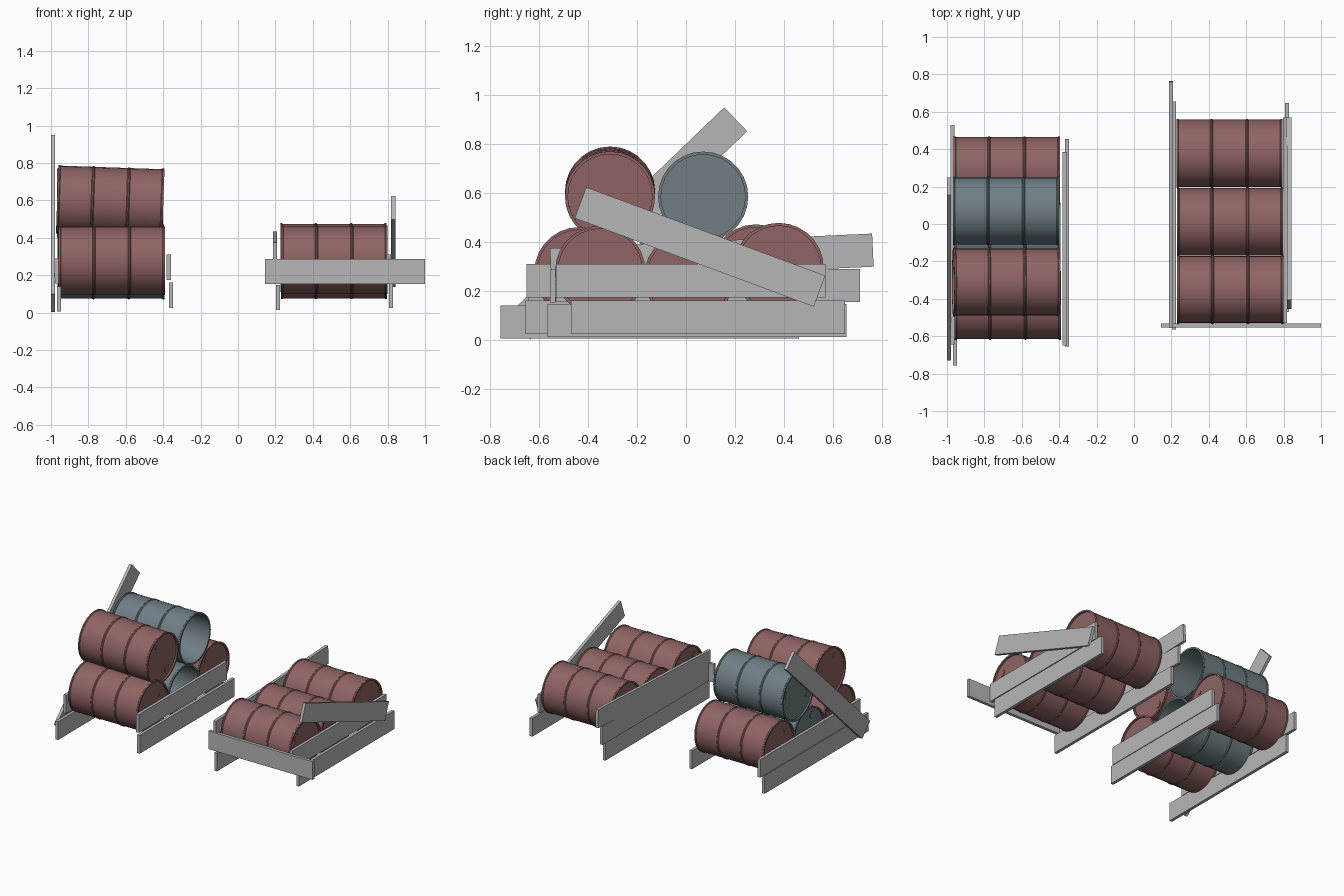
import bpy, bmesh, math
from mathutils import Matrix, Vector

if "Cube" in bpy.data.objects:
    bpy.data.objects.remove(bpy.data.objects["Cube"])


def material(name, rgb):
    m = bpy.data.materials.new(name)
    m.use_nodes = True
    m.diffuse_color = (*rgb, 1)
    m.node_tree.nodes["Principled BSDF"].inputs["Base Color"].default_value = (*rgb, 1)
    return m


RED = material("faded red paint", (0.28, 0.127, 0.127))
TEAL = material("blue grey paint", (0.16, 0.21, 0.23))
GREY = material("grey board", (0.47, 0.47, 0.47))

HALF, R, SIDES = 0.284, 0.180, 28


def finish(bm, name, mat):
    bmesh.ops.recalc_face_normals(bm, faces=bm.faces)
    mesh = bpy.data.meshes.new(name)
    bm.to_mesh(mesh)
    bm.free()
    mesh.materials.append(mat)
    ob = bpy.data.objects.new(name, mesh)
    bpy.context.collection.objects.link(ob)
    return ob


def drum_profile(is_open):
    # outline of the left half: recessed lid, rolled rim, raised rib
    lid, rim = HALF - 0.012, R + 0.004
    left = [(-lid, 0), (-lid, R - 0.008), (-HALF, R - 0.008), (-HALF, rim),
            (-HALF + 0.009, rim), (-HALF + 0.013, R),
            (-0.103, R), (-0.098, rim), (-0.092, rim), (-0.087, R)]
    right = [(-x, r) for x, r in reversed(left)]
    if is_open:  # inner wall running back to the closed end
        right = right[:-2] + [(0.02 - HALF, R - 0.008), (0.02 - HALF, 0)]
    return left + right


def drum(name, mat, x, y, z, is_open=False, tilt=0, spin=0):
    bm = bmesh.new()
    verts = [bm.verts.new((px, 0, pr)) for px, pr in drum_profile(is_open)]
    edges = [bm.edges.new(pair) for pair in zip(verts, verts[1:])]
    bmesh.ops.spin(bm, geom=verts + edges, cent=(0, 0, 0), axis=(1, 0, 0),
                   angle=math.tau, steps=SIDES, use_merge=True)
    bmesh.ops.remove_doubles(bm, verts=bm.verts, dist=0.0002)
    # filler caps on the lid
    end = 0.02 - HALF if is_open else HALF - 0.012
    for px in (0.012 - HALF, end):
        for offset, radius in ((0.122, 0.026), (-0.122, 0.015)):
            place = (Matrix.Translation((px, offset * math.cos(spin), offset * math.sin(spin)))
                     @ Matrix.Rotation(math.pi / 2, 4, 'Y'))
            bmesh.ops.create_cone(bm, cap_ends=True, segments=14, radius1=radius,
                                  radius2=radius, depth=0.009, matrix=place)
    ob = finish(bm, name, mat)
    ob.location = (x, y, z)
    ob.rotation_euler.y = math.radians(tilt)
    bpy.ops.object.select_all(action='DESELECT')
    ob.select_set(True)
    bpy.context.view_layer.objects.active = ob
    bpy.ops.object.shade_smooth_by_angle(angle=math.radians(35))


def board(name, x, y, z, length, width=0.135, tilt=0, turn=0):
    bm = bmesh.new()
    bmesh.ops.create_cube(bm, size=1)
    bmesh.ops.scale(bm, vec=Vector((0.022, length, width)), verts=bm.verts)
    ob = finish(bm, name, GREY)
    ob.location = (x, y, z)
    ob.rotation_euler = (math.radians(tilt), 0, math.radians(turn))


def rail(name, x, y0, y1, z, tilt=0):
    board(name, x, (y0 + y1) / 2, z, y1 - y0, tilt=tilt)


# Tall stack: three drums below, two above
drum("tall_lower_front_drum", RED, -0.675, -0.435, 0.277, spin=0.5)
drum("tall_lower_middle_drum", TEAL, -0.678, -0.07, 0.255, is_open=True, spin=2.0)
drum("tall_lower_back_drum", RED, -0.68, 0.285, 0.288, spin=-0.8)
drum("tall_upper_front_drum", RED, -0.683, -0.31, 0.596, tilt=2, spin=-1.0)
drum("tall_upper_back_drum", TEAL, -0.685, 0.07, 0.585, is_open=True, spin=0.33)

# Low stack: three drums in a row
drum("low_front_drum", RED, 0.515, -0.35, 0.282, spin=2.4)
drum("low_middle_drum", RED, 0.513, 0.012, 0.256, spin=0.9)
drum("low_back_drum", RED, 0.51, 0.378, 0.294, spin=-0.4)

# Boards around the tall stack
rail("tall_right_lower_board", -0.957, -0.757, 0.46, 0.073)
rail("tall_right_upper_board", -0.97, -0.645, 0.53, 0.222)
rail("tall_left_lower_board", -0.358, -0.655, 0.455, 0.093)
rail("tall_left_upper_board", -0.37, -0.65, 0.385, 0.242)
board("tall_leaning_board", -0.989, -0.24, 0.476, 1.227, tilt=43.8)

# Boards around the low stack
rail("low_right_lower_board", 0.213, -0.565, 0.655, 0.08)
rail("low_right_middle_board", 0.197, -0.53, 0.71, 0.222)
rail("low_right_upper_board", 0.197, -0.553, 0.763, 0.337, tilt=2.6)
rail("low_left_lower_board", 0.818, -0.47, 0.648, 0.093)
rail("low_left_upper_board", 0.808, -0.53, 0.57, 0.242)
board("low_fallen_board", 0.83, 0.057, 0.38, 1.04, tilt=-20.3)
board("low_front_board", 0.572, -0.543, 0.22, 0.855, turn=90)
